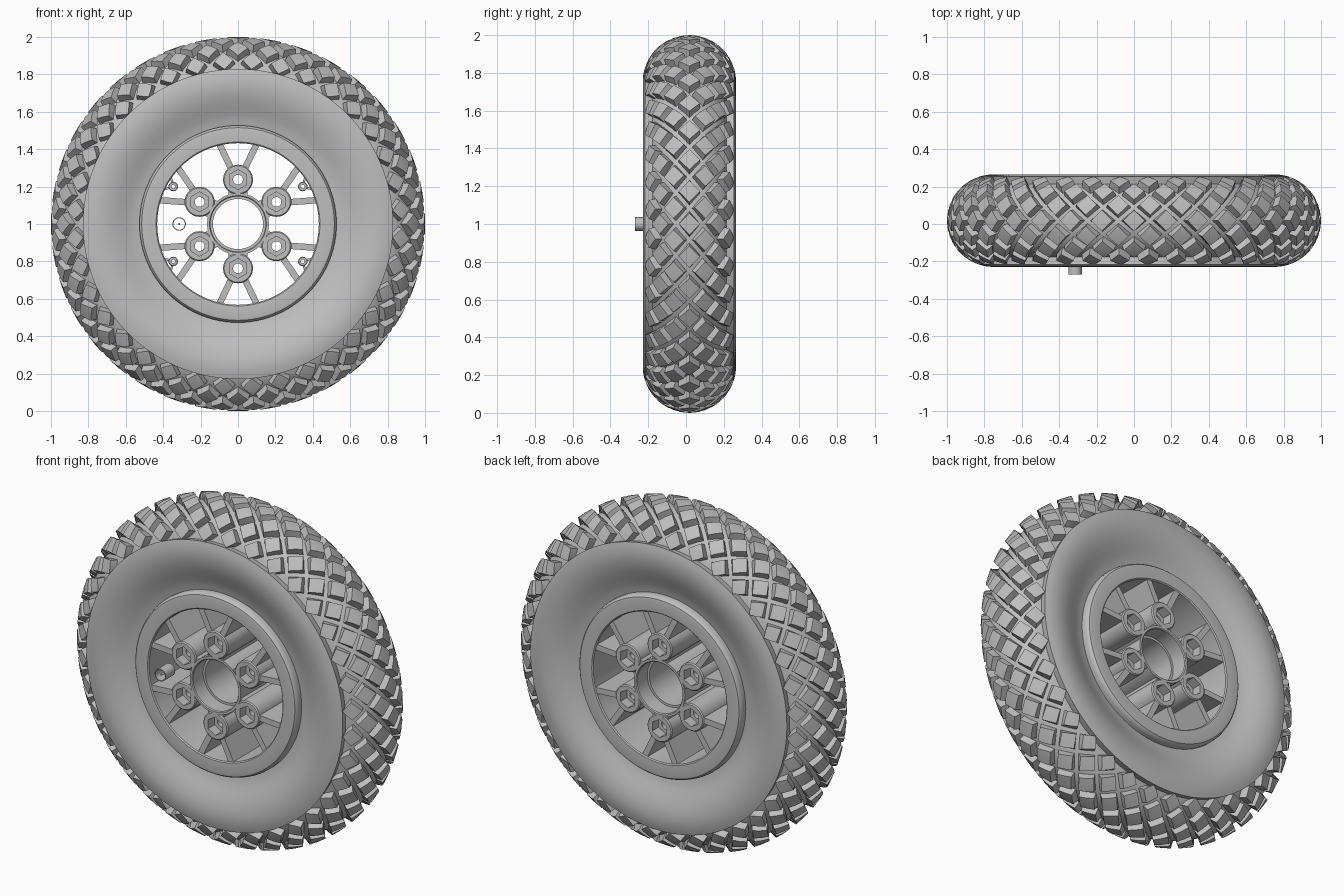
import bpy, bmesh, math
from math import sin, cos, pi, radians

cube = bpy.data.objects.get("Cube")
if cube:
    bpy.data.objects.remove(cube, do_unlink=True)

MID_Y = 0.018        # wheel mid plane
AXLE_Z = 1.0
TUBE_R, CROWN = 0.753, 0.247
GROOVE_R = 0.207
FACE = 0.228         # half depth of the rim and its fittings
LUGS = 36

grey = bpy.data.materials.new("wheel grey")
grey.use_nodes = True
colour = (0.52, 0.52, 0.52, 1)
grey.diffuse_color = colour
grey.node_tree.nodes["Principled BSDF"].inputs["Base Color"].default_value = colour


def finish(name, bm, angle=35):
    bmesh.ops.recalc_face_normals(bm, faces=bm.faces[:])
    mesh = bpy.data.meshes.new(name)
    bm.to_mesh(mesh)
    bm.free()
    mesh.materials.append(grey)
    obj = bpy.data.objects.new(name, mesh)
    bpy.context.collection.objects.link(obj)
    bpy.ops.object.select_all(action="DESELECT")
    obj.select_set(True)
    bpy.context.view_layer.objects.active = obj
    bpy.ops.object.shade_smooth_by_angle(angle=radians(angle))
    return obj


def lathe(name, profile, x=0, z=0, segments=48, hexed=()):
    """Spin a closed (radius, y) profile about y; listed points become hexagonal."""
    bm = bmesh.new()
    rings = []
    for k, (r, y) in enumerate(profile):
        ring = []
        for i in range(segments):
            a = 2 * pi * i / segments + pi / 6
            q = r
            if k in hexed:
                q = r * cos(pi / 6) / cos((a - pi / 6) % (pi / 3) - pi / 6)
            ring.append(bm.verts.new((x + q * cos(a), MID_Y + y, AXLE_Z + z + q * sin(a))))
        rings.append(ring)
    for k, ring in enumerate(rings):
        prev = rings[k - 1]
        for i in range(segments):
            j = (i + 1) % segments
            bm.faces.new((prev[i], prev[j], ring[j], ring[i]))
    return finish(name, bm)


def mirrored(half):
    """Extend a profile from the front side to the back side."""
    return half + [(r, -y) for r, y in reversed(half)]


# Tyre: dished sidewalls, sharp shoulder, and a carcass recessed under the tread
def tube_point(r, deg):
    return (TUBE_R + r * cos(radians(deg)), -r * sin(radians(deg)))


sidewall = [(0.5, -0.178), (0.55, -0.186), (0.585, -0.198), (0.62, -0.213),
            (0.66, -0.229), (0.70, -0.241)]
shoulder = [tube_point(CROWN, a) for a in (93, 87, 82, 77, 72)]
tread_bed = [tube_point(GROOVE_R, a) for a in [70.9] + list(range(65, 0, -5))]
lathe("tyre", mirrored(sidewall + shoulder + tread_bed), segments=144)


# Diamond tread lugs wrapped around the carcass
def tread_vert(bm, theta, phi, r):
    phi = max(-radians(71.5), min(radians(71.5), phi))
    q = TUBE_R + r * cos(phi)
    return bm.verts.new((q * cos(theta), MID_Y + r * sin(phi), AXLE_Z + q * sin(theta)))


def add_lug(bm, theta, phi):
    layers = []
    for r, size in ((GROOVE_R - 0.005, 0.82), (CROWN, 0.66)):
        a, b = size * 2 * pi / LUGS, size * radians(40)
        layers.append([[tread_vert(bm, theta + (s + t) / 4 * a, phi + (s - t) / 4 * b, r)
                        for t in (-1, 0, 1)] for s in (-1, 0, 1)])
    low, top = layers
    for i in range(2):
        for j in range(2):
            bm.faces.new((top[i][j], top[i + 1][j], top[i + 1][j + 1], top[i][j + 1]))
    loop = [(0, 0), (1, 0), (2, 0), (2, 1), (2, 2), (1, 2), (0, 2), (0, 1)]
    for (i, j), (m, n) in zip(loop, loop[1:] + loop[:1]):
        bm.faces.new((low[i][j], low[m][n], top[m][n], top[i][j]))


bm = bmesh.new()
for row in range(-3, 4):
    for i in range(LUGS):
        add_lug(bm, 2 * pi * (i + 0.5 * (row % 2)) / LUGS, radians(20 * row))
finish("tread_lugs", bm, 30)

# Rim with rounded lips, and the hub with a stepped bore
lathe("rim", mirrored([(0.432, -0.222), (0.438, -FACE), (0.5, -FACE - 0.003),
                       (0.515, -FACE), (0.523, -0.219), (0.527, -0.205), (0.527, -0.15)]),
      segments=96)
lathe("hub", mirrored([(0.134, -0.13), (0.147, -0.13), (0.147, -0.223),
                       (0.152, -FACE), (0.165, -FACE)]), segments=64)


# Flat wall between two points, running through the wheel
def add_wall(bm, p, q, width, depth):
    dx, dz = q[0] - p[0], q[1] - p[1]
    n = math.hypot(dx, dz)
    ox, oz = -dz / n * width / 2, dx / n * width / 2
    outline = [(p[0] + ox, p[1] + oz), (q[0] + ox, q[1] + oz),
               (q[0] - ox, q[1] - oz), (p[0] - ox, p[1] - oz)]
    front, back = [[bm.verts.new((x, MID_Y + y, AXLE_Z + z)) for x, z in outline]
                   for y in (-depth, depth)]
    bm.faces.new(front)
    bm.faces.new(back)
    for i in range(4):
        j = (i + 1) % 4
        bm.faces.new((front[i], front[j], back[j], back[i]))


def polar(r, a):
    return (r * cos(a), r * sin(a))


# Bolt bosses with hexagonal sockets, each carrying a pair of spokes
spokes = bmesh.new()
for k in range(6):
    a = pi / 6 + k * pi / 3
    x, z = polar(0.237, a)
    lathe(f"bolt_boss_{k + 1}",
          mirrored([(0.026, -0.17), (0.053, -0.17), (0.053, -FACE),
                    (0.074, -FACE), (0.08, -0.222)]),
          x, z, 48, hexed=(1, 2, 7, 8))
    # Solid neck from the boss to the hub, clear of the bolt hole
    add_wall(spokes, polar(0.155, a), polar(0.18, a), 0.1, FACE - 0.006)
    for side in (-1, 1):
        add_wall(spokes, polar(0.305, a + side * 0.13), polar(0.44, a + side * 0.23),
                 0.034, FACE - 0.006)
    # Small screw post beside the rim on the four side bosses
    if k % 3 != 1:
        px, pz = polar(0.4, a)
        lathe(f"screw_post_{k + 1}",
              mirrored([(0.01, -0.06), (0.022, -0.06), (0.025, -0.055)]), px, pz, 24)
        for side in (-1, 1):
            add_wall(spokes, polar(0.415, a + side * 0.04), polar(0.437, a + side * 0.08), 0.012, 0.05)
finish("spokes", spokes)

# Hollow valve stem and its pin
lathe("valve_stem", [(0.031, -0.287), (0.036, -0.287), (0.036, -0.2), (0.031, -0.2)], -0.315, 0, 32)
lathe("valve_pin", [(0.001, -0.28), (0.006, -0.28), (0.006, -0.2), (0.001, -0.2)], -0.315, 0, 12)
